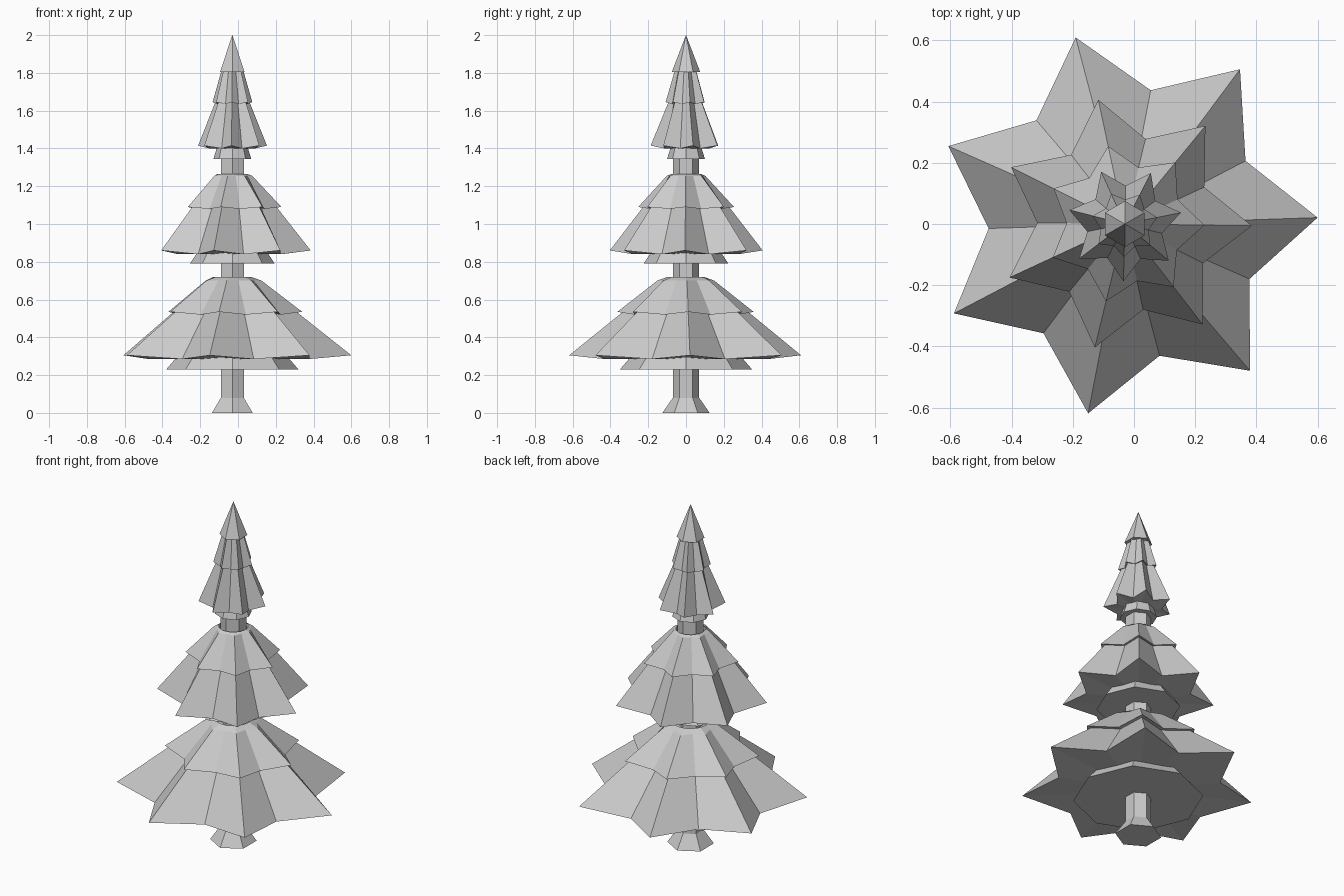
import bpy
from math import sin, cos, pi, radians

cube = bpy.data.objects.get("Cube")
if cube:
    bpy.data.objects.remove(cube)

AXIS_X = -0.03

grey = bpy.data.materials.new("plain grey")
grey.use_nodes = True
COLOUR = (0.6, 0.6, 0.6, 1)
grey.diffuse_color = COLOUR
grey.node_tree.nodes["Principled BSDF"].inputs["Base Color"].default_value = COLOUR


def loft(name, rings):
    """Join equal-sized rings of points with quads and cap both ends."""
    n = len(rings[0])
    verts = [p for ring in rings for p in ring]
    faces = [(k * n + i, k * n + (i + 1) % n, (k + 1) * n + (i + 1) % n, (k + 1) * n + i)
             for k in range(len(rings) - 1) for i in range(n)]
    faces.append(tuple(reversed(range(n))))
    last = (len(rings) - 1) * n
    faces.append(tuple(range(last, last + n)))
    mesh = bpy.data.meshes.new(name)
    mesh.from_pydata(verts, [], faces)
    mesh.materials.append(grey)
    obj = bpy.data.objects.new(name, mesh)
    obj.location.x = AXIS_X
    bpy.context.collection.objects.link(obj)
    return obj


def polygon(sides, r, z, turn=0.0):
    return [(r * cos(turn + 2 * pi * i / sides), r * sin(turn + 2 * pi * i / sides), z)
            for i in range(sides)]


def star(tip, notch, tip_z, notch_z, turn):
    """Seven-pointed ring, tips alternating with notches."""
    ring = []
    for i in range(14):
        r, z = (notch, notch_z) if i % 2 else (tip, tip_z)
        a = turn + pi * i / 7
        ring.append((r * cos(a), r * sin(a), z))
    return ring


def tier(name, turn, profile):
    # close the underside on a small ring around the trunk
    base_z = profile[0][3]
    rows = [(0.06, 0.06, base_z, base_z)] + profile
    loft(name, [star(*row, radians(turn)) for row in rows])


# trunk with a flared foot
loft("trunk", [polygon(6, r, z, pi / 2)
               for r, z in ((0.125, 0), (0.07, 0.08), (0.07, 1.45))])

# star-shaped branches, each with a stepped upper layer
# rows: tip radius, notch radius, tip height, notch height
tier("lower_branches", 1.9, [
    (0.63, 0.445, 0.305, 0.285),
    (0.34, 0.25, 0.535, 0.525),
    (0.37, 0.28, 0.535, 0.52),
    (0.155, 0.125, 0.70, 0.70),
    (0.10, 0.10, 0.72, 0.72),
    (0.085, 0.085, 0.70, 0.70)])
tier("middle_branches", -0.8, [
    (0.415, 0.286, 0.86, 0.84),
    (0.23, 0.17, 1.095, 1.085),
    (0.26, 0.19, 1.09, 1.08),
    (0.105, 0.09, 1.255, 1.255),
    (0.08, 0.08, 1.265, 1.265),
    (0.07, 0.07, 1.24, 1.24)])
tier("upper_branches", 11.5, [
    (0.187, 0.125, 1.415, 1.40),
    (0.093, 0.07, 1.645, 1.64),
    (0.108, 0.08, 1.645, 1.635),
    (0.06, 0.045, 1.81, 1.81)])

# eight-sided flared skirts under each tier
for name, r, top_r, z, top_z in (("lower_skirt", 0.35, 0.29, 0.23, 0.30),
                                 ("middle_skirt", 0.225, 0.185, 0.79, 0.85),
                                 ("upper_skirt", 0.10, 0.08, 1.345, 1.41)):
    loft(name, [polygon(8, r, z), polygon(8, top_r, top_z)])

# pointed crown
loft("crown", [polygon(6, 0.075, 1.805, pi / 2), polygon(6, 0.0005, 2.0, pi / 2)])
